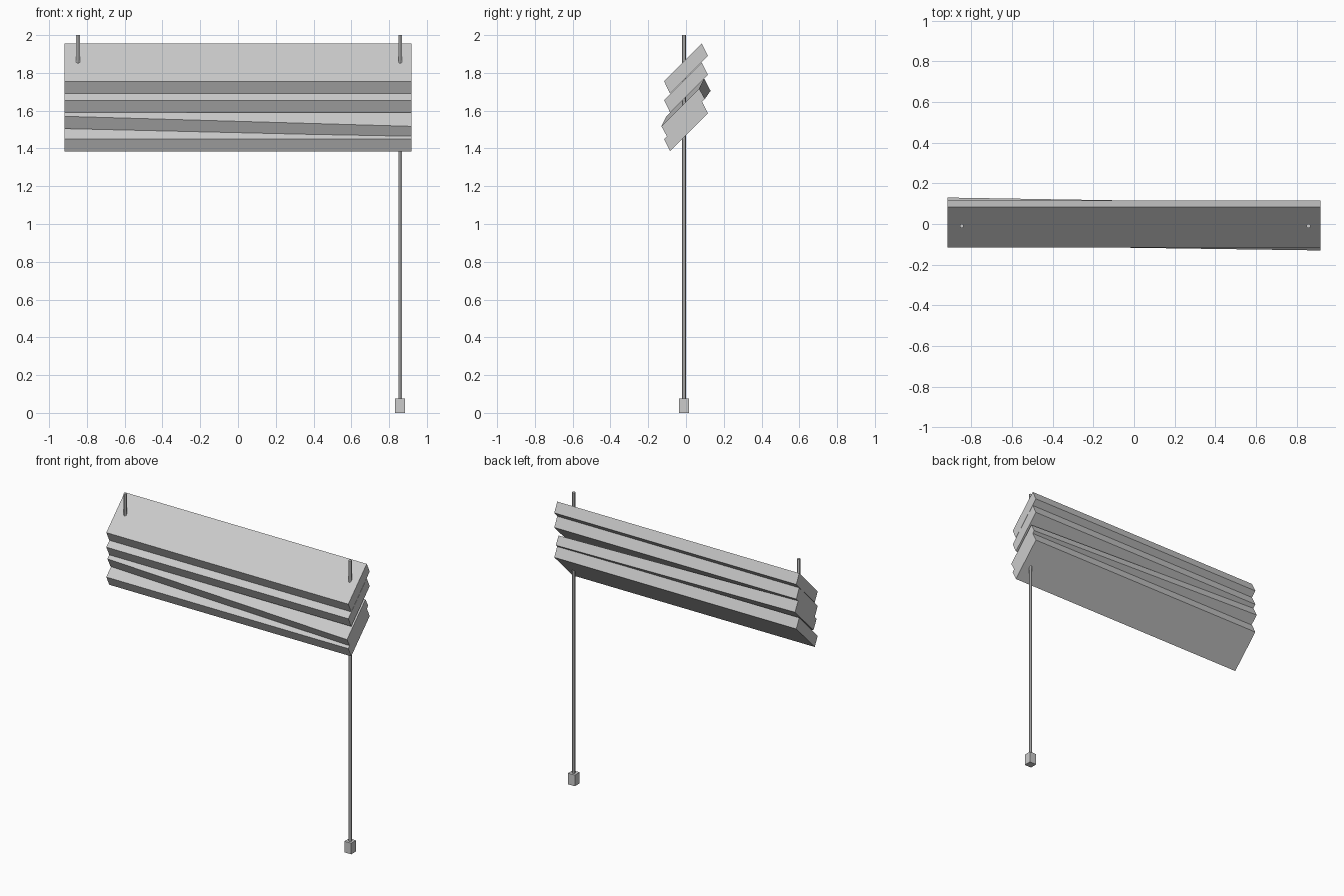
import bpy, bmesh, math

if "Cube" in bpy.data.objects:
    bpy.data.objects.remove(bpy.data.objects["Cube"])

HALF = 0.918   # half the slat length


def finish(bm, name):
    bmesh.ops.recalc_face_normals(bm, faces=bm.faces)
    mesh = bpy.data.meshes.new(name)
    bm.to_mesh(mesh)
    bm.free()
    ob = bpy.data.objects.new(name, mesh)
    bpy.context.collection.objects.link(ob)
    return ob


def section(y, z, ty, tz):
    """Slanted slat cross-section from its upper front corner and thickness."""
    return [(y, z), (y + 0.2, z + 0.2), (y + 0.2 + ty, z + 0.2 - tz), (y + ty, z - tz)]


def slat(name, left, right):
    """Slat lofted between a left and a right end section."""
    bm = bmesh.new()
    a = [bm.verts.new((-HALF, y, z)) for y, z in left]
    b = [bm.verts.new((HALF, y, z)) for y, z in right]
    bm.faces.new(a)
    bm.faces.new(b[::-1])
    for i in range(4):
        j = (i + 1) % 4
        bm.faces.new((a[i], b[i], b[j], a[j]))
    return finish(bm, name)


def rod(name, x, z0, z1):
    bpy.ops.mesh.primitive_cylinder_add(vertices=6, radius=0.011, depth=z1 - z0,
                                        location=(x, -0.01, (z0 + z1) / 2))
    bpy.context.object.name = name


# Straight slats
for name, z in (("top_slat", 1.755), ("second_slat", 1.655), ("bottom_slat", 1.45)):
    s = section(-0.116, z, 0.032, 0.065)
    slat(name, s, s)

# Crooked slat, sagging toward the right
slat("crooked_slat", section(-0.104, 1.57, 0.034, 0.065),
     section(-0.13, 1.517, 0.03, 0.055))

# Hanging cords
rod("left_cord", -0.847, 1.5, 2.0)
rod("pull_cord", 0.858, 0.06, 2.0)

# Pull weight at the end of the long cord
bpy.ops.mesh.primitive_cube_add(size=1, location=(0.858, -0.01, 0.038))
weight = bpy.context.object
weight.name = "cord_weight"
weight.scale = (0.052, 0.052, 0.076)
